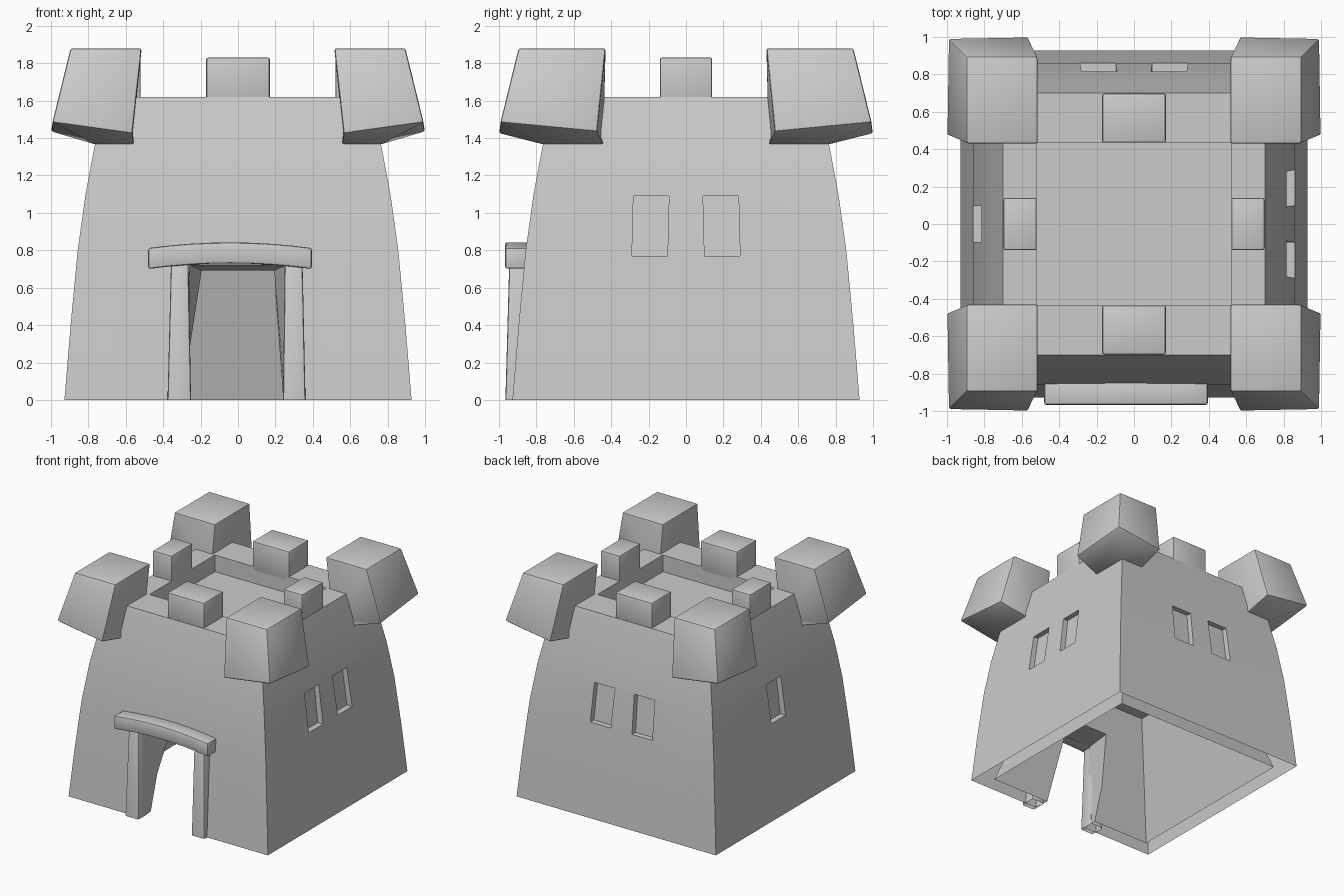
import bpy, bmesh

if "Cube" in bpy.data.objects:
    bpy.data.objects.remove(bpy.data.objects["Cube"])

def smooth(ob, angle=0.5):
    bpy.ops.object.select_all(action='DESELECT')
    ob.select_set(True)
    bpy.context.view_layer.objects.active = ob
    bpy.ops.object.shade_smooth_by_angle(angle=angle)

def loft(name, rings, bevel=0.0):
    """Closed solid through a list of four-point rings."""
    n = len(rings)
    faces = [(0, 1, 2, 3), tuple(4 * (n - 1) + i for i in range(4))]
    for r in range(n - 1):
        for i in range(4):
            j = (i + 1) % 4
            faces.append((4*r + i, 4*r + j, 4*r + 4 + j, 4*r + 4 + i))
    bm = bmesh.new()
    vs = [bm.verts.new(p) for r in rings for p in r]
    for f in faces:
        bm.faces.new([vs[i] for i in f])
    bmesh.ops.recalc_face_normals(bm, faces=bm.faces[:])
    me = bpy.data.meshes.new(name)
    bm.to_mesh(me)
    bm.free()
    ob = bpy.data.objects.new(name, me)
    bpy.context.collection.objects.link(ob)
    if bevel:
        m = ob.modifiers.new("bevel", 'BEVEL')
        m.width, m.segments = bevel, 2
        m.limit_method, m.angle_limit = 'ANGLE', 0.6
        bpy.context.view_layer.objects.active = ob
        bpy.ops.object.modifier_apply(modifier=m.name)
        smooth(ob)
    return ob

def rect(x0, x1, y0, y1, z):
    return [(x0, y0, z), (x1, y0, z), (x1, y1, z), (x0, y1, z)]

def box(name, x0, x1, y0, y1, z0, z1, bevel=0.0):
    return loft(name, [rect(x0, x1, y0, y1, z0), rect(x0, x1, y0, y1, z1)], bevel)

def cut(body, other):
    other.hide_render = True
    bpy.context.view_layer.objects.active = body
    m = body.modifiers.new("cut", 'BOOLEAN')
    m.operation, m.solver, m.object = 'DIFFERENCE', 'EXACT', other
    bpy.ops.object.modifier_apply(modifier=m.name)
    bpy.data.objects.remove(other)

def open_bottom(ob):
    """Remove the faces lying on the ground, leaving an open shell."""
    bm = bmesh.new()
    bm.from_mesh(ob.data)
    low = [f for f in bm.faces if all(v.co.z < .001 for v in f.verts)]
    bmesh.ops.delete(bm, geom=low, context='FACES')
    bm.to_mesh(ob.data)
    bm.free()

# tower body with gently bowed walls
profile = [(0, .928), (.4, .895), (.8, .857), (1.1, .815), (1.37, .764), (1.62, .701)]
body = loft("tower_body", [rect(-h, h, -h, h, z) for z, h in profile])

# cutters: roof pit, tapered hollow inside, doorway, window recesses
cutters = [
    box("roof_pit_cut", -.52, .52, -.435, .435, 1.48, 1.9),
    loft("hollow_cut", [rect(-h, h, -h, h, z) for z, h in
                        [(-.1, .828), (0, .797), (.92, .51)]]),
    loft("doorway_cut", [
        [(-.26, -1.1, -.05), (.252, -1.1, -.05), (.27, -1.1, .73), (-.27, -1.1, .73)],
        [(-.257, -.9, -.05), (.25, -.9, -.05), (.265, -.9, .725), (-.265, -.9, .725)],
        [(-.25, -.56, -.05), (.235, -.56, -.05), (.19, -.56, .69), (-.19, -.56, .69)]])]

def window(side, c, skew):
    def place(d, t, z):
        return {'right': (d, t, z), 'left': (-d, t, z), 'back': (t, d, z)}[side]
    w = .095
    rings = []
    for db, dt in ((.812, .772), (1.0, 1.0)):
        rings.append([place(db, c - w + skew, .77), place(db, c + w + skew, .77),
                      place(dt, c + w - skew, 1.09), place(dt, c - w - skew, 1.09)])
    return loft("window_cut", rings)

for side, c, s in (('right', -.19, -.004), ('right', .19, .004),
                   ('back', -.19, -.004), ('back', .19, .004), ('left', 0, 0)):
    cutters.append(window(side, c, s))
for c in cutters:
    cut(body, c)
open_bottom(body)
smooth(body, .4)

# middle battlements and tilted corner blocks, mirrored around the tower
for s in (-1, 1):
    y = sorted((s * .435, s * .697))
    box("battlement", -.17, .17, *y, 1.58, 1.83, .01)
    x = sorted((s * .52, s * .697))
    box("side_battlement", *x, -.14, .14, 1.58, 1.83, .01)
    for t in (-1, 1):
        root = rect(.555, .77, .44, .77, 1.368)
        low = [(.56, .44, 1.43), (1.0, .475, 1.435), (.992, .992, 1.485), (.565, 1.0, 1.425)]
        top = [(.515, .43, 1.88), (.895, .43, 1.88), (.895, .895, 1.88), (.515, .895, 1.88)]
        rings = [[(s * a, t * b, z) for a, b, z in r] for r in (root, low, top)]
        loft("corner_block", rings, .012)

# door posts
for name, b0, b1, t0, t1 in (("left_door_post", -.378, -.25, -.358, -.265),
                             ("right_door_post", .24, .362, .25, .345)):
    # start below ground level, then trim flat so the foot stays square
    post = loft(name, [rect(b0, b1, -.967, -.84, -.05), rect(t0, t1, -.945, -.82, .74)], .012)
    cut(post, box("ground_cut", -2, 2, -2, 2, -1, 0))
    open_bottom(post)
    smooth(post)

# arched lintel
rings = []
for i in range(9):
    u = i / 4 - 1
    x, lift = -.0425 + .4375 * u, .03 * (1 - u * u)
    rings.append([(x, -.967, .70 + lift), (x, -.84, .70 + lift),
                  (x, -.84, .812 + lift), (x, -.967, .812 + lift)])
loft("door_lintel", rings, .012)
